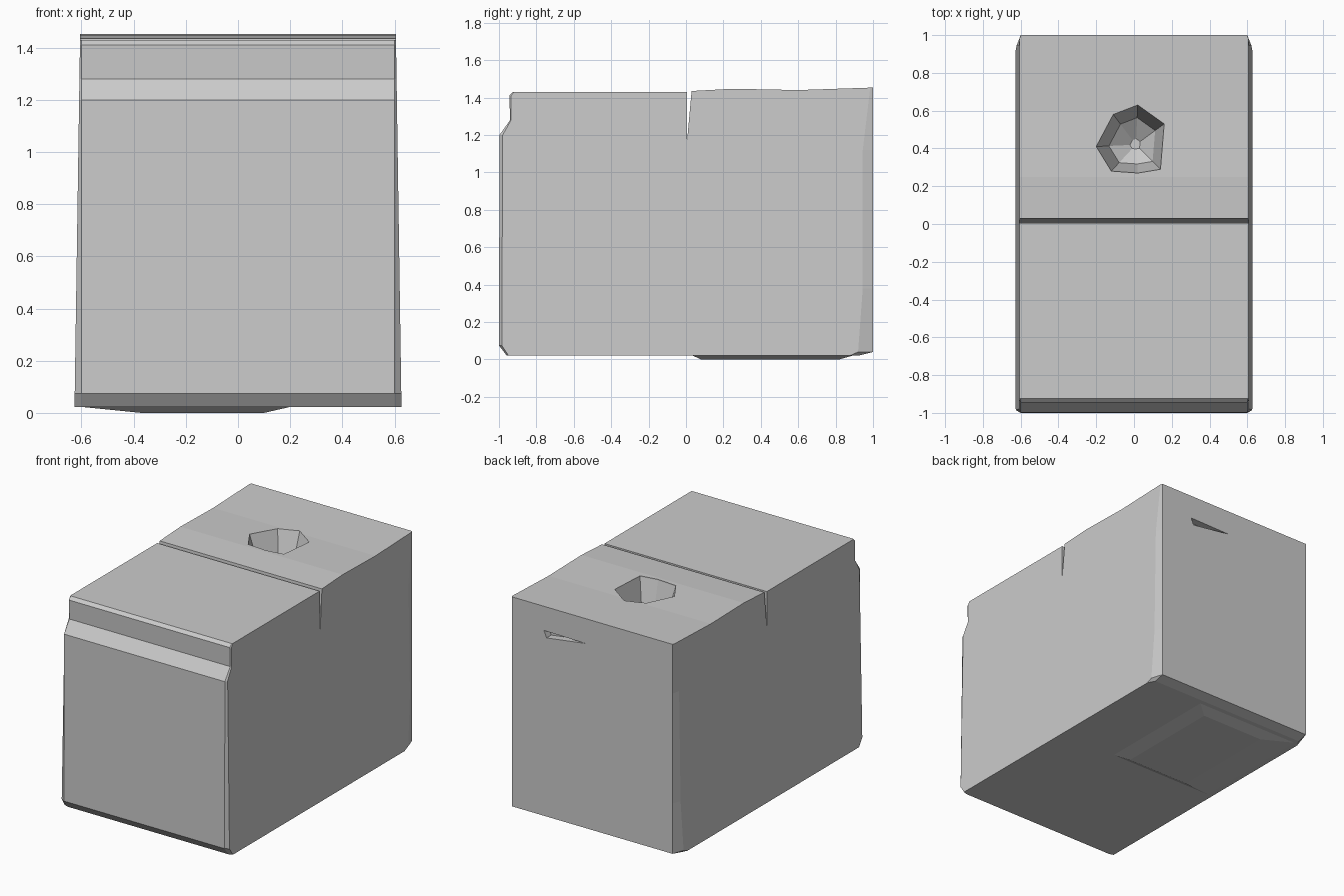
import bpy, bmesh

cube = bpy.data.objects.get("Cube")
if cube:
    bpy.data.objects.remove(cube, do_unlink=True)

grey = bpy.data.materials.new("plain grey")
grey.use_nodes = True
colour = (0.6, 0.6, 0.6, 1)
grey.diffuse_color = colour
grey.node_tree.nodes["Principled BSDF"].inputs["Base Color"].default_value = colour


def loft(name, rings):
    """Join matching rings of points into a closed solid."""
    bm = bmesh.new()
    loops = [[bm.verts.new(p) for p in ring] for ring in rings]
    for a, b in zip(loops, loops[1:]):
        for i in range(len(a)):
            j = (i + 1) % len(a)
            bm.faces.new((a[i], a[j], b[j], b[i]))
    bm.faces.new(loops[0])
    bm.faces.new(loops[-1])
    bmesh.ops.recalc_face_normals(bm, faces=bm.faces)
    mesh = bpy.data.meshes.new(name)
    bm.to_mesh(mesh)
    bm.free()
    mesh.materials.append(grey)
    obj = bpy.data.objects.new(name, mesh)
    bpy.context.collection.objects.link(obj)
    return obj


def cut(target, cutter):
    cutter.hide_render = True
    mod = target.modifiers.new("cut", "BOOLEAN")
    mod.operation = "DIFFERENCE"
    mod.solver = "EXACT"
    mod.object = cutter
    bpy.context.view_layer.objects.active = target
    bpy.ops.object.modifier_apply(modifier=mod.name)
    bpy.data.objects.remove(cutter, do_unlink=True)


# Side profile of the block: y, z, and the y of the chamfered outer rim
profile = [
    (-0.96, 0.022, -0.95), (0.93, 0.022, 0.88), (1, 0.04, 0.92),
    (1, 0.38, 0.945), (1, 1.12, 0.945), (1, 1.453, 0.985),
    (0.6, 1.44, 0.6), (0.25, 1.447, 0.25), (0.03, 1.435, 0.03),
    (0.006, 1.17, 0.006), (0.004, 1.43, 0.004),
    (-0.925, 1.43, -0.92), (-0.945, 1.41, -0.935), (-0.94, 1.28, -0.935),
    (-0.997, 1.2, -0.98), (-1, 0.075, -0.985),
]


def block_ring(side, outer):
    ring = []
    for y, z, rim in profile:
        x = 0.627 - 0.015 * z if outer else 0.6
        ring.append((side * x, rim if outer else y, z))
    return ring


block = loft("block", [block_ring(-1, True), block_ring(-1, False),
                       block_ring(1, False), block_ring(1, True)])

# Faceted funnel hole in the top
rim = [(-0.2, 0.41), (-0.11, 0.58), (0.02, 0.63), (0.16, 0.53),
       (0.14, 0.29), (0.02, 0.27), (-0.12, 0.28)]


def hole_ring(scale, z):
    return [(0.01 + (x - 0.01) * scale, 0.42 + (y - 0.42) * scale, z) for x, y in rim]


cut(block, loft("hole_cutter", [hole_ring(1.0, 1.6), hole_ring(1.0, 1.44),
                                hole_ring(0.68, 1.24), hole_ring(0.15, 1.17)]))

# Small wedge-shaped nick in the back
nick = [(0.36, 1.29), (0.05, 1.285), (0.34, 1.245)]
cut(block, loft("nick_cutter", [[(x, y, z) for x, z in nick] for y in (0.95, 1.1)]))


# Shallow bevelled pad under the rear half
def rectangle(x0, x1, y0, y1, z):
    return [(x0, y0, z), (x1, y0, z), (x1, y1, z), (x0, y1, z)]


loft("base_pad", [rectangle(-0.6, 0.2, 0.03, 0.9, 0.023),
                  rectangle(-0.37, 0.1, 0.08, 0.82, 0)])
